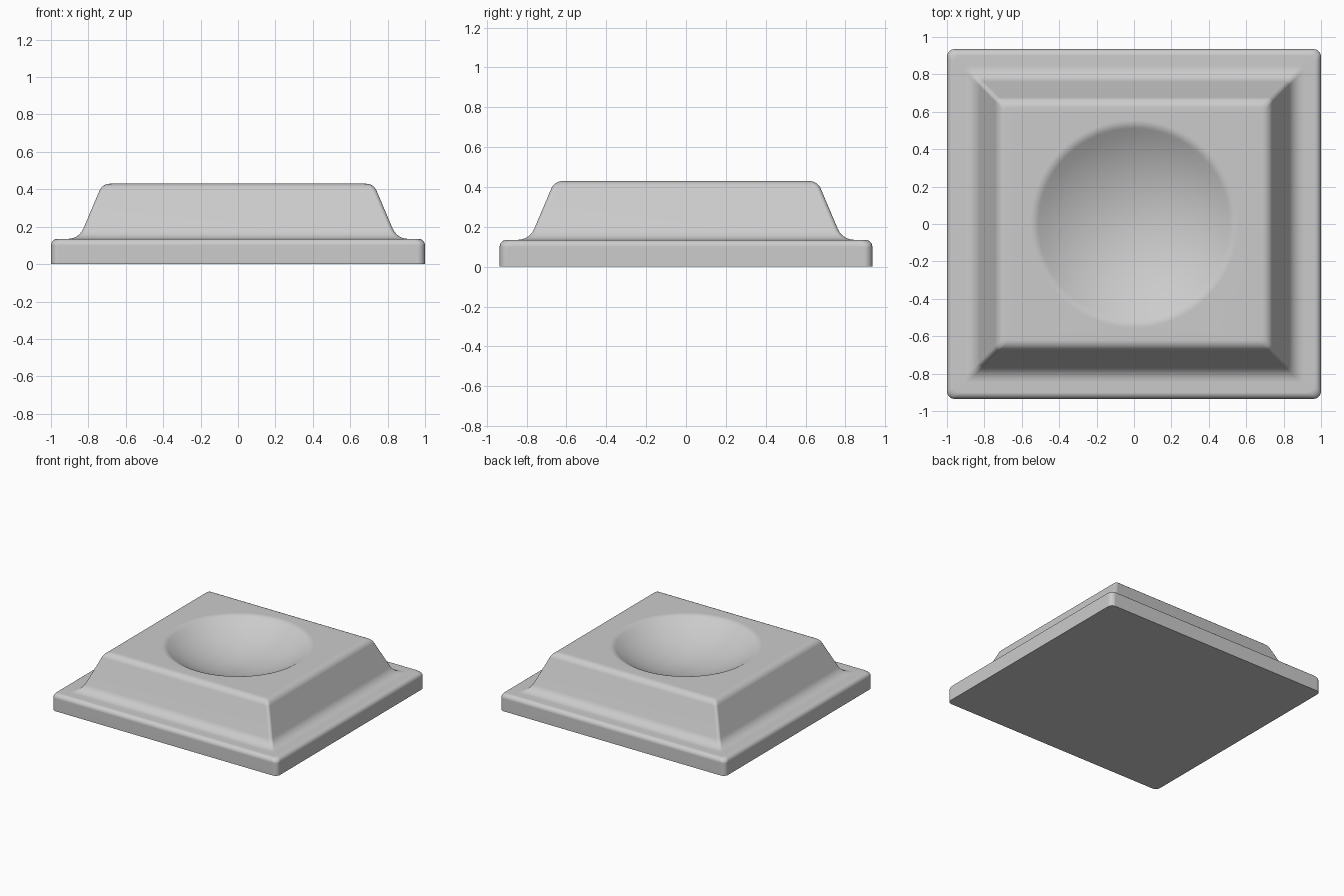
import bpy, bmesh, math
from mathutils import Vector

if "Cube" in bpy.data.objects:
    bpy.data.objects.remove(bpy.data.objects["Cube"])

HX, HY = 1.0, 0.935           # half sizes of the base slab
BASE_Z, TOP_Z = 0.135, 0.43


def fillet(p0, p1, p2, r, n=6):
    """Points of an arc rounding the corner p1 of a 2D profile."""
    p0, p1, p2 = Vector(p0), Vector(p1), Vector(p2)
    u, v = (p0 - p1).normalized(), (p2 - p1).normalized()
    half = u.angle(v) / 2
    t = r / math.tan(half)
    c = p1 + (u + v).normalized() * (r / math.sin(half))
    a, b = p1 + u * t - c, p1 + v * t - c
    w = a.angle(b)
    return [c + (a * math.sin((1 - i / n) * w) + b * math.sin(i / n * w)) / math.sin(w)
            for i in range(n + 1)]


def rounded_rect(bm, inset, z, r, n=5):
    """Ring of vertices around a rectangle with rounded corners."""
    hx, hy = HX - inset, HY - inset
    ring = []
    for k, (sx, sy) in enumerate([(1, 1), (-1, 1), (-1, -1), (1, -1)]):
        for i in range(n + 1):
            a = math.pi / 2 * (k + i / n)
            ring.append(bm.verts.new((sx * (hx - r) + r * math.cos(a),
                                      sy * (hy - r) + r * math.sin(a), z)))
    return ring


def circle(bm, r, z, n=64):
    return [bm.verts.new((r * math.cos(2 * math.pi * i / n),
                          r * math.sin(2 * math.pi * i / n), z)) for i in range(n)]


def skin(bm, rings):
    for a, b in zip(rings, rings[1:]):
        for i in range(len(a)):
            j = (i + 1) % len(a)
            bm.faces.new((a[i], a[j], b[j], b[i]))


bm = bmesh.new()

# Outer profile (inset from the slab edge, height): slab, cove, sloped wall, rounded top
corners = [(0, 0), (0, BASE_Z), (0.15, BASE_Z), (0.275, TOP_Z), (0.36, TOP_Z)]
profile = [Vector(corners[0])]
for i, r in ((1, 0.035), (2, 0.09), (3, 0.06)):
    profile += fillet(corners[i - 1], corners[i], corners[i + 1], r)
profile.append(Vector((0.34, TOP_Z)))
outer = [rounded_rect(bm, d, z, 0.04 if d < 0.06 else 0.022) for d, z in profile]
skin(bm, outer)
bm.faces.new(outer[0][::-1])

# Dish profile (radius, height): softened rim flowing into a spherical bowl
slope, rim = math.radians(35), 0.53
ball = rim / math.sin(slope)
ball_z = TOP_Z + ball * math.cos(slope)
dish = fillet((0.7, TOP_Z), (rim, TOP_Z),
              (rim - math.cos(slope), TOP_Z - math.sin(slope)), 0.08, 5)
start = math.asin(dish[-1].x / ball)
drop = dish[-1].y - (ball_z - ball * math.cos(start))
dish += [Vector((ball * math.sin(start * t / 12), ball_z - ball * math.cos(start * t / 12) + drop))
         for t in range(11, 0, -1)]
bowl = [circle(bm, r, z) for r, z in dish]
skin(bm, bowl)
bottom = bm.verts.new((0, 0, ball_z - ball + drop))
for i, v in enumerate(bowl[-1]):
    bm.faces.new((v, bowl[-1][(i + 1) % len(bowl[-1])], bottom))

# Flat top between the rounded edge and the dish rim
bm.edges.ensure_lookup_table()
edges = [e for e in bm.edges if e.is_boundary]
bmesh.ops.triangle_fill(bm, edges=edges, use_beauty=True, normal=(0, 0, 1))
bmesh.ops.recalc_face_normals(bm, faces=bm.faces)

mesh = bpy.data.meshes.new("dished_pedestal")
bm.to_mesh(mesh)
bm.free()
obj = bpy.data.objects.new("dished_pedestal", mesh)
bpy.context.collection.objects.link(obj)

grey = bpy.data.materials.new("light grey")
grey.diffuse_color = (0.6, 0.6, 0.6, 1)
grey.use_nodes = True
grey.node_tree.nodes["Principled BSDF"].inputs["Base Color"].default_value = grey.diffuse_color
mesh.materials.append(grey)

bpy.context.view_layer.objects.active = obj
obj.select_set(True)
bpy.ops.object.shade_smooth_by_angle(angle=math.radians(40))
weighted = obj.modifiers.new("even_shading", 'WEIGHTED_NORMAL')
weighted.keep_sharp = True
